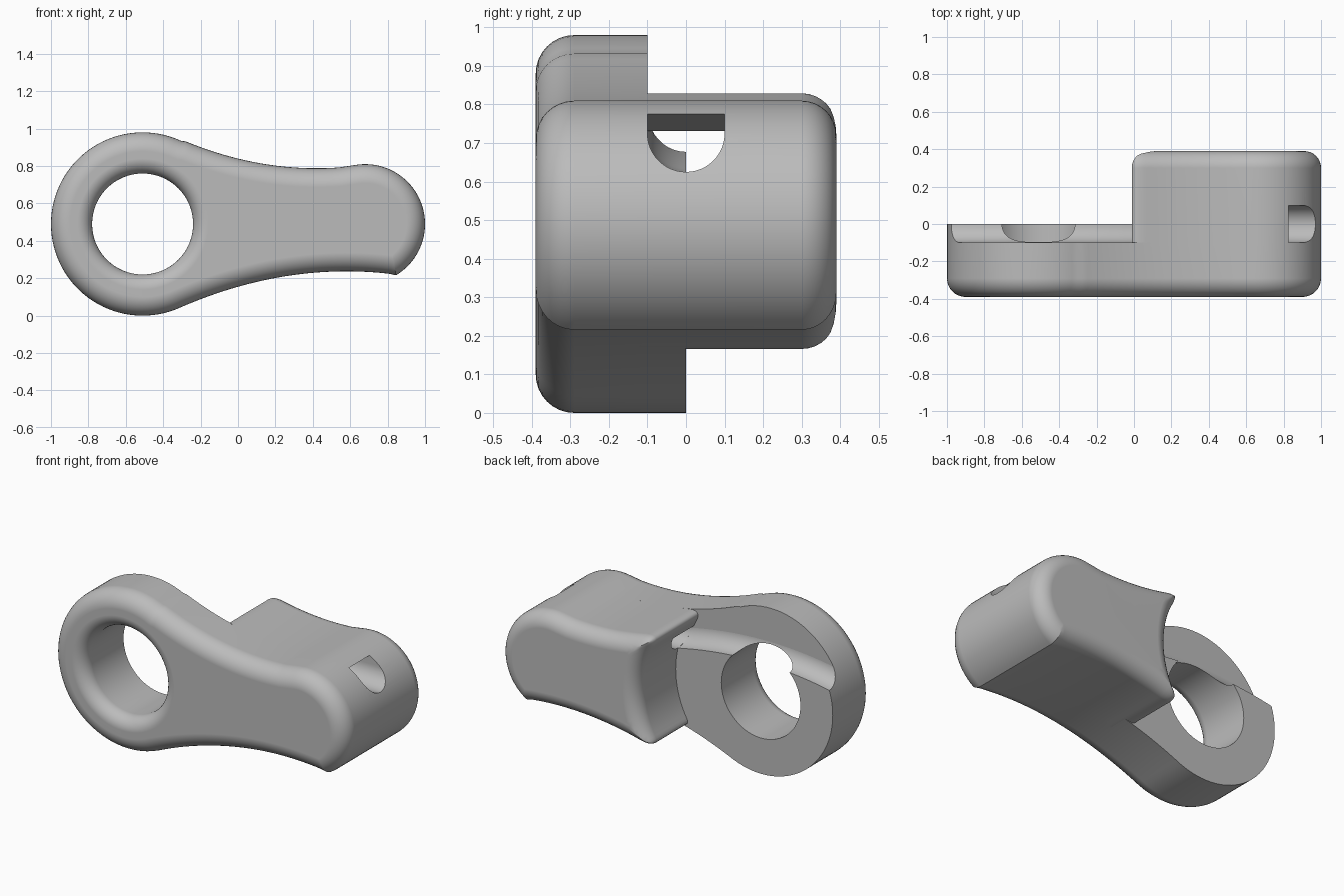
import bpy, bmesh, math
from mathutils import Vector

RING = Vector((-0.51, 0.49))      # ring centre in x, z
KNOB = Vector((0.68, 0.49))       # rounded end centre
RING_R, KNOB_R, HOLE_R, SEAT_R = 0.49, 0.32, 0.27, 0.58

old = bpy.data.objects.get("Cube")
if old:
    bpy.data.objects.remove(old, do_unlink=True)

grey = bpy.data.materials.new("plain_grey")
grey.use_nodes = True
grey.diffuse_color = (0.5, 0.5, 0.5, 1)
grey.node_tree.nodes["Principled BSDF"].inputs["Base Color"].default_value = (0.5, 0.5, 0.5, 1)


def arc(c, r, a0, a1, n):
    angles = [math.radians(a0 + (a1 - a0) * i / n) for i in range(n + 1)]
    return [Vector((c[0] + r * math.cos(a), c[1] + r * math.sin(a))) for a in angles]


def upper(x):
    return Vector((x, 0.788 + 0.152 * ((0.42 - x) / 0.72) ** 2))


def lower(x):
    return Vector((x, 0.237 - 0.191 * ((0.58 - x) / 0.883) ** 2))


def span(f, x0, x1, n):
    return [f(x0 + (x1 - x0) * i / n) for i in range(n + 1)]


def bezier(a, b, c, n=10):
    return [a * (1 - t) ** 2 + b * 2 * t * (1 - t) + c * t * t
            for t in (i / n for i in range(1, n))]


def seg_dist(p, a, b):
    ab = b - a
    t = max(0, min(1, (p - a).dot(ab) / max(ab.length_squared, 1e-12)))
    return (p - a - ab * t).length


def inset(pts, d):
    """Move a counter-clockwise outline inward, collapsing points that cross over."""
    n = len(pts)
    if d < 1e-6:
        return list(pts)
    out, ok = [], []
    for i, p in enumerate(pts):
        e1 = (p - pts[i - 1]).normalized()
        e2 = (pts[(i + 1) % n] - p).normalized()
        m = Vector((-e1.y - e2.y, e1.x + e2.x)).normalized()
        q = p + m * (d / max(0.5, m.dot(Vector((-e1.y, e1.x)))))
        out.append(q)
        ok.append(min(seg_dist(q, pts[j - 1], pts[j]) for j in range(n)) > d * 0.97)
    good = [i for i in range(n) if ok[i]]
    return [out[i] if ok[i] else
            out[min(good, key=lambda j: min(abs(i - j), n - abs(i - j)))] for i in range(n)]


def loft(name, loops):
    """Skin a list of equal-length 3D loops and cap both ends."""
    bm = bmesh.new()
    rows = [[bm.verts.new(p) for p in loop] for loop in loops]
    n = len(rows[0])
    for a, b in zip(rows, rows[1:]):
        for i in range(n):
            bm.faces.new((a[i - 1], a[i], b[i], b[i - 1]))
    bm.faces.new(rows[0])
    bm.faces.new(rows[-1])
    bmesh.ops.remove_doubles(bm, verts=bm.verts, dist=1e-5)
    bmesh.ops.recalc_face_normals(bm, faces=bm.faces)
    mesh = bpy.data.meshes.new(name)
    bm.to_mesh(mesh)
    bm.free()
    mesh.materials.append(grey)
    ob = bpy.data.objects.new(name, mesh)
    bpy.context.collection.objects.link(ob)
    return ob


def slab(name, pts, y_plain, y_round, r=0.0, steps=8):
    """Extrude an x-z outline along y, with a rounded rim at y_round."""
    s = 1 if y_round > y_plain else -1
    layers = [(y_plain, 0)]
    if r:
        for k in range(steps + 1):
            a = math.pi / 2 * k / steps
            layers.append((y_round - s * r * (1 - math.sin(a)), r * (1 - math.cos(a))))
    else:
        layers.append((y_round, 0))
    return loft(name, [[(p.x, y, p.y) for p in inset(pts, d)] for y, d in layers])


def cut(ob, tool):
    mod = ob.modifiers.new("cut", 'BOOLEAN')
    mod.operation, mod.solver, mod.object = 'DIFFERENCE', 'EXACT', tool
    bpy.context.view_layer.objects.active = ob
    bpy.ops.object.modifier_apply(modifier=mod.name)


# Outlines
knob_arc = arc(KNOB, KNOB_R, -59, 100, 40)
ring_arc = arc(RING, RING_R, 65, 295, 64)
plate_line = knob_arc + span(upper, 0.54, -0.28, 24) + ring_arc + span(lower, -0.28, 0.805, 28)
pad_line = span(upper, 0.12, -0.28, 10) + ring_arc + span(lower, -0.28, 0.12, 10)

seat = arc(RING, SEAT_R, 28.8, -28.8, 24)
top_in, low_in = upper(0.08), lower(0.10)
block_line = (knob_arc + span(upper, 0.54, 0.08, 14)
              + bezier(top_in, Vector((-0.043, 0.85)), seat[0]) + seat
              + bezier(seat[-1], Vector((-0.043, 0.14)), low_in)
              + span(lower, 0.10, 0.805, 20))

# Solid parts
plate = slab("front_plate", plate_line, -0.1, -0.39, 0.1)
pad = slab("ring_pad", pad_line, -0.105, 0.0)
block = slab("rear_block", block_line, -0.12, 0.39, 0.09)

# Ring bore with a rounded front rim
rim = 0.08
bore = [(0.3, HOLE_R), (-0.39 + rim, HOLE_R)]
for k in range(1, 9):
    a = math.pi / 2 * k / 8
    bore.append((-0.39 + rim * (1 - math.sin(a)), HOLE_R + rim * (1 - math.cos(a))))
bore.append((-0.5, HOLE_R + rim))
bore_tool = loft("bore_cutter", [[(p.x, y, p.y) for p in arc(RING, r, 0, 354.375, 63)]
                                 for y, r in bore])

# Arched groove across the back of the ring
loops = []
for i in range(29):
    x = -1.1 + 1.4 * i / 28
    c = max(0.725, 0.785 - 0.2 * (x + 0.5) ** 2)
    curve = arc((0, c), 0.101, 270, 180, 10)
    outline = curve + [Vector((-0.101, 1.3)), Vector((0.1, 1.3)), Vector((0.1, c - 0.101))]
    loops.append([(x, p.x, p.y) for p in outline])
groove_tool = loft("groove_cutter", loops)

# Round-bottomed slot with a sloping ceiling through the block
loops = []
for x, top in ((-0.2, 0.727), (0.0, 0.73), (0.83, 0.775), (1.2, 0.795)):
    outline = arc((0, 0.725), 0.1, 180, 360, 24) + [Vector((0.1, top)), Vector((-0.1, top))]
    loops.append([(x, p.x, p.y) for p in outline])
slot_tool = loft("slot_cutter", loops)

cut(plate, bore_tool)
cut(pad, bore_tool)
cut(pad, groove_tool)
cut(block, slot_tool)
for tool in (bore_tool, groove_tool, slot_tool):
    bpy.data.objects.remove(tool, do_unlink=True)

# Smooth rounded rims, keeping real edges crisp
for ob in (plate, pad, block):
    bpy.ops.object.select_all(action='DESELECT')
    ob.select_set(True)
    bpy.context.view_layer.objects.active = ob
    bpy.ops.object.shade_smooth_by_angle(angle=math.radians(28))
    mod = ob.modifiers.new("flat_caps", 'WEIGHTED_NORMAL')
    mod.keep_sharp = True
